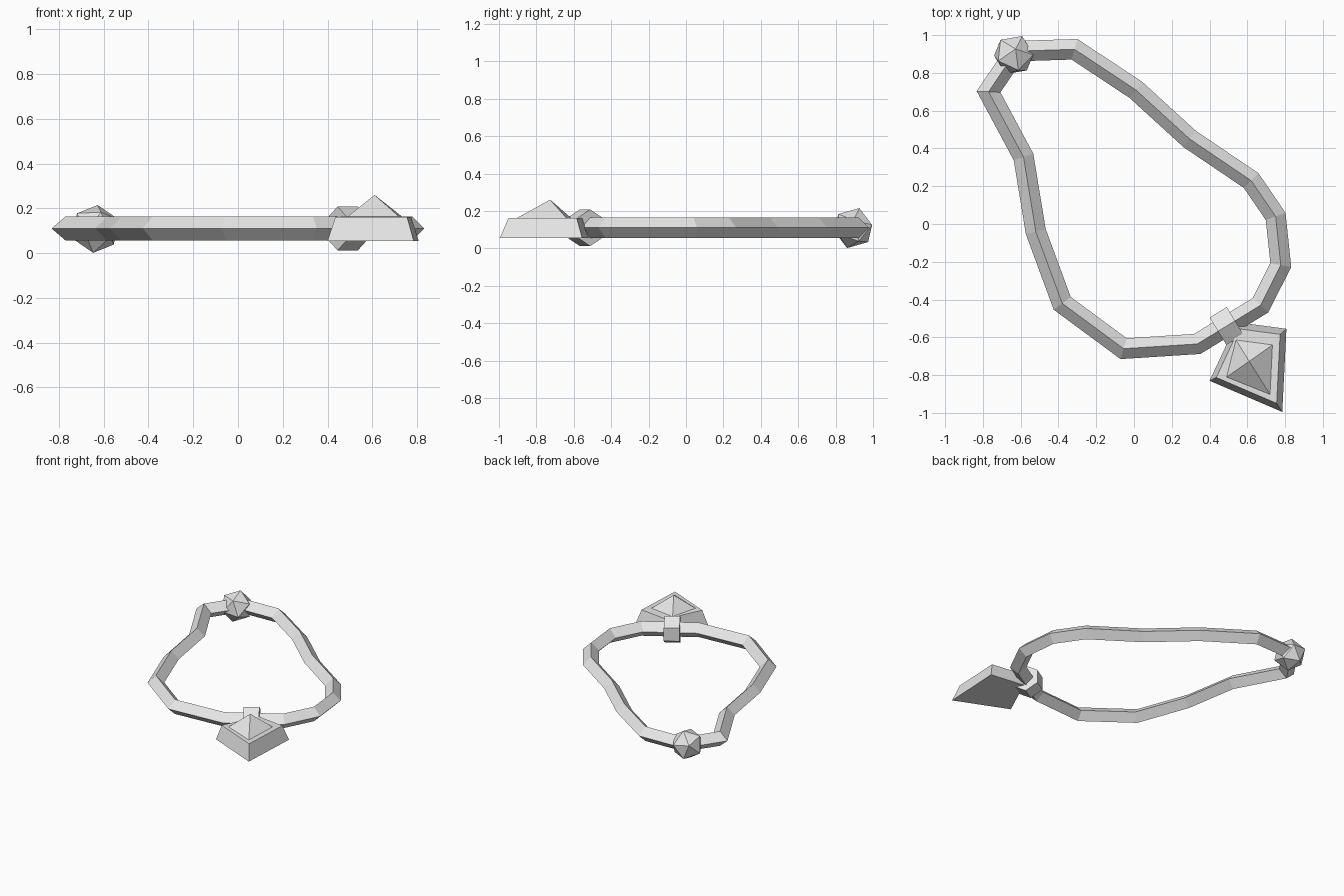
import bpy, bmesh, math
from mathutils import Vector, Matrix

if "Cube" in bpy.data.objects:
    bpy.data.objects.remove(bpy.data.objects["Cube"])

MID = 0.11  # height of the band's centre line
metal = bpy.data.materials.new("grey_metal")
metal.diffuse_color = (0.8, 0.8, 0.8, 1)
metal.use_nodes = True
metal.node_tree.nodes["Principled BSDF"].inputs["Base Color"].default_value = metal.diffuse_color


def finish(name, bm):
    bmesh.ops.recalc_face_normals(bm, faces=bm.faces)
    mesh = bpy.data.meshes.new(name)
    bm.to_mesh(mesh)
    bm.free()
    mesh.materials.append(metal)
    obj = bpy.data.objects.new(name, mesh)
    bpy.context.collection.objects.link(obj)
    return obj


def bridge(bm, a, b):
    n = len(a)
    for i in range(n):
        j = (i + 1) % n
        bm.faces.new((a[i], a[j], b[j], b[i]))


# Band: diamond section swept round an irregular closed path with mitred corners
path = [(-0.77, 0.70), (-0.585, 0.355), (-0.52, -0.04), (-0.38, -0.42),
        (-0.055, -0.66), (0.335, -0.635), (0.67, -0.43), (0.777, -0.217),
        (0.75, 0.04), (0.62, 0.23), (0.295, 0.45), (0.01, 0.71),
        (-0.315, 0.925), (-0.625, 0.915)]
pts = [Vector(p) for p in path]
R = 0.054
bm = bmesh.new()
rings = []
for i, p in enumerate(pts):
    d0 = (p - pts[i - 1]).normalized()
    d1 = (pts[(i + 1) % len(pts)] - p).normalized()
    t = (d0 + d1).normalized()
    side = Vector((t.y, -t.x)) * (R / t.dot(d0))
    rings.append([bm.verts.new(c) for c in (
        (p.x + side.x, p.y + side.y, MID), (p.x, p.y, MID + R),
        (p.x - side.x, p.y - side.y, MID), (p.x, p.y, MID - R))])
for i in range(len(rings)):
    bridge(bm, rings[i - 1], rings[i])
finish("band", bm)

# Faceted bead: tilted icosahedron at the back corner
bm = bmesh.new()
bmesh.ops.create_icosphere(bm, subdivisions=1, radius=0.112)
tilt = Vector((0, 0, 1)).rotation_difference(Vector((0.09, 0.29, 0.95))).to_matrix().to_4x4()
bm.transform(Matrix.Translation((-0.637, 0.894, 0.108)) @ tilt
             @ Matrix.Rotation(math.radians(-7), 4, 'Z'))
finish("faceted_bead", bm)

# Collar: hexagonal prism along the band, one edge pointing up
bm = bmesh.new()
along = Vector((0.853, 0.522, 0))
across = Vector((-0.522, 0.853, 0))
centre = Vector((0.49, -0.54, MID))
ends = []
for s in (-1, 1):
    ends.append([bm.verts.new(centre + along * (s * 0.053)
                 + across * (0.098 * math.sin(k * math.pi / 3))
                 + Vector((0, 0, 0.098 * math.cos(k * math.pi / 3))))
                 for k in range(6)])
    bm.faces.new(ends[-1])
bridge(bm, ends[0], ends[1])
finish("collar", bm)

# Pendant: kite-shaped setting with sloped sides, flat rim and pyramid gem
apex = Vector((0.61, -0.727, 0.26))
base = [(0.40, -0.83), (0.785, -0.995), (0.807, -0.555), (0.545, -0.52)]
rim = [(apex.x + (x - apex.x) * 0.83, apex.y + (y - apex.y) * 0.83) for x, y in base]
gem = [(0.49, -0.81), (0.72, -0.902), (0.733, -0.64), (0.54, -0.614)]
bm = bmesh.new()
loops = [[bm.verts.new((x, y, z)) for x, y in loop]
         for loop, z in ((base, 0.055), (rim, 0.162), (gem, 0.163))]
bm.faces.new(loops[0])
bridge(bm, loops[0], loops[1])
bridge(bm, loops[1], loops[2])
tip = bm.verts.new(apex)
for i in range(4):
    bm.faces.new((loops[2][i], loops[2][(i + 1) % 4], tip))
finish("pendant", bm)
